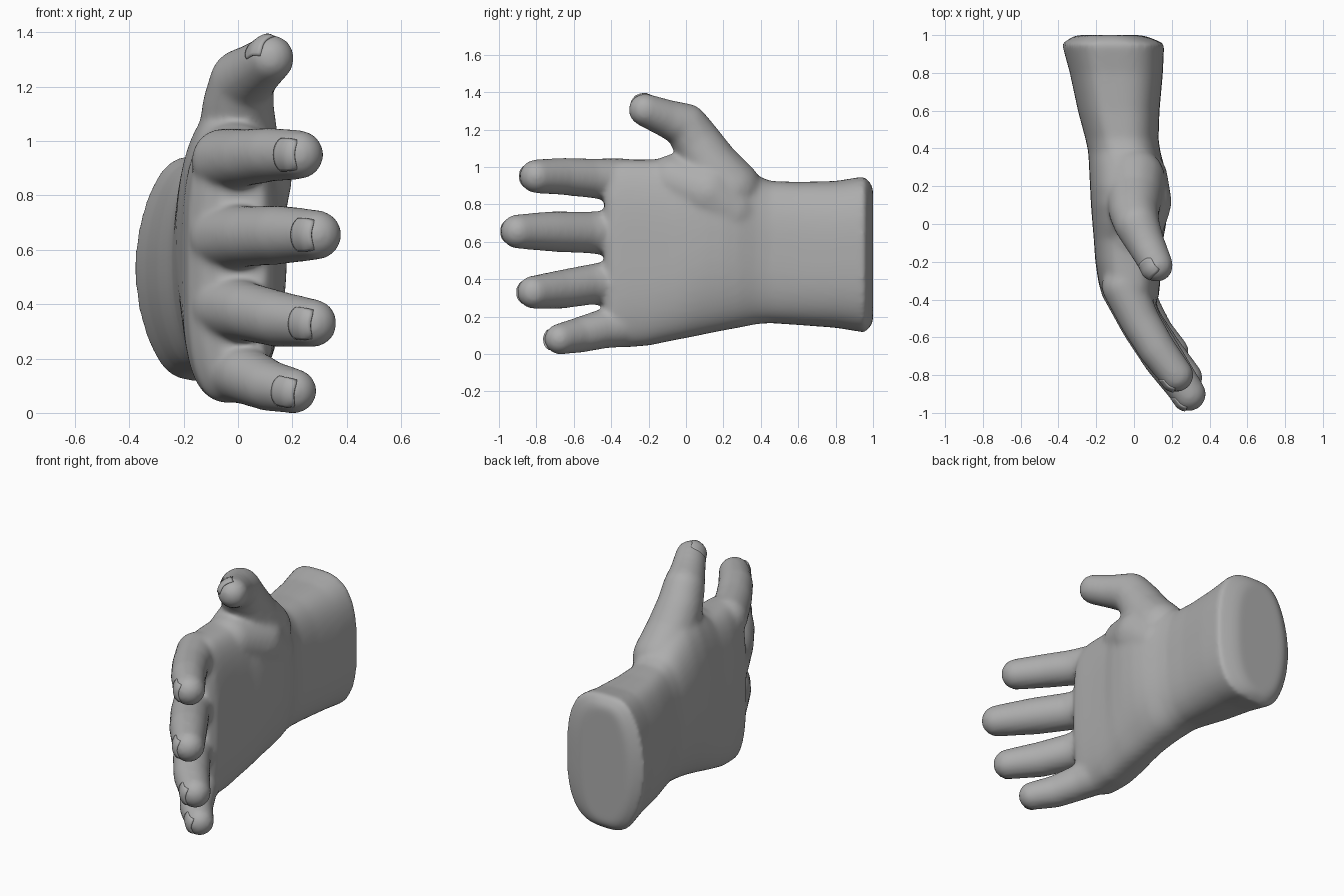
import bpy, bmesh, math
from mathutils import Vector, Matrix

if "Cube" in bpy.data.objects:
    bpy.data.objects.remove(bpy.data.objects["Cube"])

grey = bpy.data.materials.new("skin_grey")
grey.diffuse_color = (0.42, 0.42, 0.42, 1)
grey.use_nodes = True
grey.node_tree.nodes["Principled BSDF"].inputs["Base Color"].default_value = grey.diffuse_color


def make_object(name, bm):
    bmesh.ops.recalc_face_normals(bm, faces=bm.faces)
    for f in bm.faces:
        f.smooth = True
    mesh = bpy.data.meshes.new(name)
    bm.to_mesh(mesh)
    bm.free()
    mesh.materials.append(grey)
    obj = bpy.data.objects.new(name, mesh)
    bpy.context.collection.objects.link(obj)
    return obj


def loft(bm, sections, segs=48):
    """Cross-sections along y: (y, x0, x1, z0, z1, back squareness, palm squareness, skew of the back)."""
    rings = []
    for y, x0, x1, z0, z1, n_back, n_palm, skew in sections:
        ring = []
        for i in range(segs):
            t = math.tau * (i + 0.5) / segs
            c, s = math.cos(t), math.sin(t)
            n = n_palm if c > 0 else n_back
            x = (x0 + x1) / 2 + (x1 - x0) / 2 * math.copysign(abs(c) ** (2 / n), c)
            z = (z0 + z1) / 2 + (z1 - z0) / 2 * math.copysign(abs(s) ** (2 / n), s)
            if c < 0:
                x += skew * s ** 4
            ring.append(bm.verts.new((x, y, z)))
        rings.append(ring)
    for a, b in zip(rings, rings[1:]):
        for i in range(segs):
            j = (i + 1) % segs
            bm.faces.new((a[i], a[j], b[j], b[i]))
    bm.faces.new(rings[0])
    bm.faces.new(rings[-1])


def capsule_chain(bm, path):
    """Tapered rounded limbs between balls (x, y, z, radius)."""
    for a, b in zip(path, path[1:]):
        part = bmesh.new()
        for x, y, z, r in (a, b):
            bmesh.ops.create_icosphere(part, subdivisions=3, radius=r,
                                       matrix=Matrix.Translation((x, y, z)))
        points = [v.co.copy() for v in part.verts]
        part.free()
        hull = bmesh.new()
        for p in points:
            hull.verts.new(p)
        bmesh.ops.convex_hull(hull, input=hull.verts[:])
        copies = {}
        for f in hull.faces:
            for v in f.verts:
                if v not in copies:
                    copies[v] = bm.verts.new(v.co)
            bm.faces.new([copies[v] for v in f.verts])
        hull.free()


def nail(name, path, hint, start=-0.035, end=0.06):
    """Curved plate wrapped over the back of a fingertip."""
    tip, prev = Vector(path[-1][:3]), Vector(path[-2][:3])
    d = (tip - prev).normalized()
    up = (Vector(hint) - d * d.dot(Vector(hint))).normalized()
    side = d.cross(up)
    r = path[-1][3] - 0.004
    bm = bmesh.new()
    nu, na = 8, 12
    rows = []
    for i in range(nu + 1):
        row = []
        for j in range(na + 1):
            k = 2 * j / na - 1
            u = 2 * i / nu - 1
            length = (start + end) / 2 + u * (end - start) / 2 * (1 - 0.3 * k ** 4)
            ang = k * 0.72
            drop = 0.022 * max(u, 0) ** 2
            row.append(bm.verts.new(tip + d * length + up * (r * math.cos(ang) - drop)
                                    + side * r * math.sin(ang) * (1 - 0.12 * max(u, 0) ** 2)))
        rows.append(row)
    for a, b in zip(rows, rows[1:]):
        for j in range(na):
            bm.faces.new((a[j], a[j + 1], b[j + 1], b[j]))
    obj = make_object(name, bm)
    mod = obj.modifiers.new("thickness", 'SOLIDIFY')
    mod.thickness = 0.012
    mod.offset = 0


# Finger and thumb joints: x, y, z, radius
digits = {
    "index": [(-0.055, -0.33, 0.93, 0.117), (0.03, -0.51, 0.94, 0.106),
              (0.12, -0.66, 0.95, 0.1), (0.225, -0.80, 0.95, 0.091)],
    "middle": [(-0.055, -0.33, 0.645, 0.126), (0.04, -0.53, 0.65, 0.112),
               (0.155, -0.71, 0.655, 0.109), (0.29, -0.90, 0.655, 0.092)],
    "ring": [(-0.05, -0.33, 0.39, 0.122), (0.045, -0.52, 0.37, 0.108),
             (0.15, -0.67, 0.345, 0.104), (0.276, -0.815, 0.33, 0.089)],
    "little": [(-0.04, -0.25, 0.16, 0.117), (0.035, -0.44, 0.135, 0.106),
               (0.115, -0.575, 0.10, 0.095), (0.208, -0.675, 0.08, 0.083)],
    "thumb": [(0.0, 0.24, 0.88, 0.165), (0.0, 0.14, 1.0, 0.15),
              (0.0, 0.06, 1.13, 0.132), (0.015, 0.0, 1.22, 0.12),
              (0.06, -0.10, 1.258, 0.102), (0.12, -0.22, 1.305, 0.088)],
}
# Fleshy pad at the thumb side of the palm
pads = [[(0.015, 0.24, 0.76, 0.165), (0.02, 0.12, 0.86, 0.18),
         (-0.01, -0.06, 0.92, 0.15)]]

# Hand: wrist and palm loft fused with the digits
bm = bmesh.new()
loft(bm, [
    (1.0, -0.305, 0.04, 0.17, 0.89, 2.1, 2.6, -0.02),
    (0.985, -0.335, 0.09, 0.145, 0.915, 2.1, 2.7, -0.03),
    (0.955, -0.382, 0.16, 0.115, 0.95, 2.1, 2.8, -0.05),
    (0.8, -0.34, 0.153, 0.14, 0.925, 2.15, 2.8, -0.05),
    (0.6, -0.297, 0.135, 0.155, 0.92, 2.2, 2.8, -0.04),
    (0.45, -0.257, 0.13, 0.165, 0.925, 2.3, 2.7, -0.02),
    (0.38, -0.242, 0.14, 0.16, 0.955, 2.4, 2.6, 0),
    (0.28, -0.237, 0.168, 0.14, 1.04, 2.3, 2.5, 0),
    (0.2, -0.233, 0.18, 0.125, 1.105, 2.3, 2.4, 0),
    (0.1, -0.228, 0.18, 0.105, 1.14, 2.3, 2.4, 0),
    (0.0, -0.22, 0.17, 0.085, 1.10, 2.5, 2.6, 0),
    (-0.08, -0.213, 0.155, 0.07, 1.045, 2.8, 2.8, 0),
    (-0.2, -0.205, 0.145, 0.045, 1.04, 3.0, 3.0, 0),
    (-0.33, -0.185, 0.137, 0.035, 1.04, 3.0, 3.0, 0),
    (-0.39, -0.14, 0.13, 0.05, 1.02, 3.0, 3.0, 0),
    (-0.435, -0.07, 0.10, 0.09, 0.98, 2.8, 2.8, 0),
])
for path in list(digits.values()) + pads:
    capsule_chain(bm, path)
hand = make_object("hand", bm)
fuse = hand.modifiers.new("fuse", 'REMESH')
fuse.mode = 'VOXEL'
fuse.voxel_size = 0.013
fuse.use_smooth_shade = True
soften = hand.modifiers.new("soften", 'SMOOTH')
soften.factor = 0.5
soften.iterations = 16

# Nails
for name, path in digits.items():
    hint = (-0.5, -0.5, 0.75) if name == "thumb" else (-1, -0.7, 0)
    nail(name + "_nail", path, hint)
